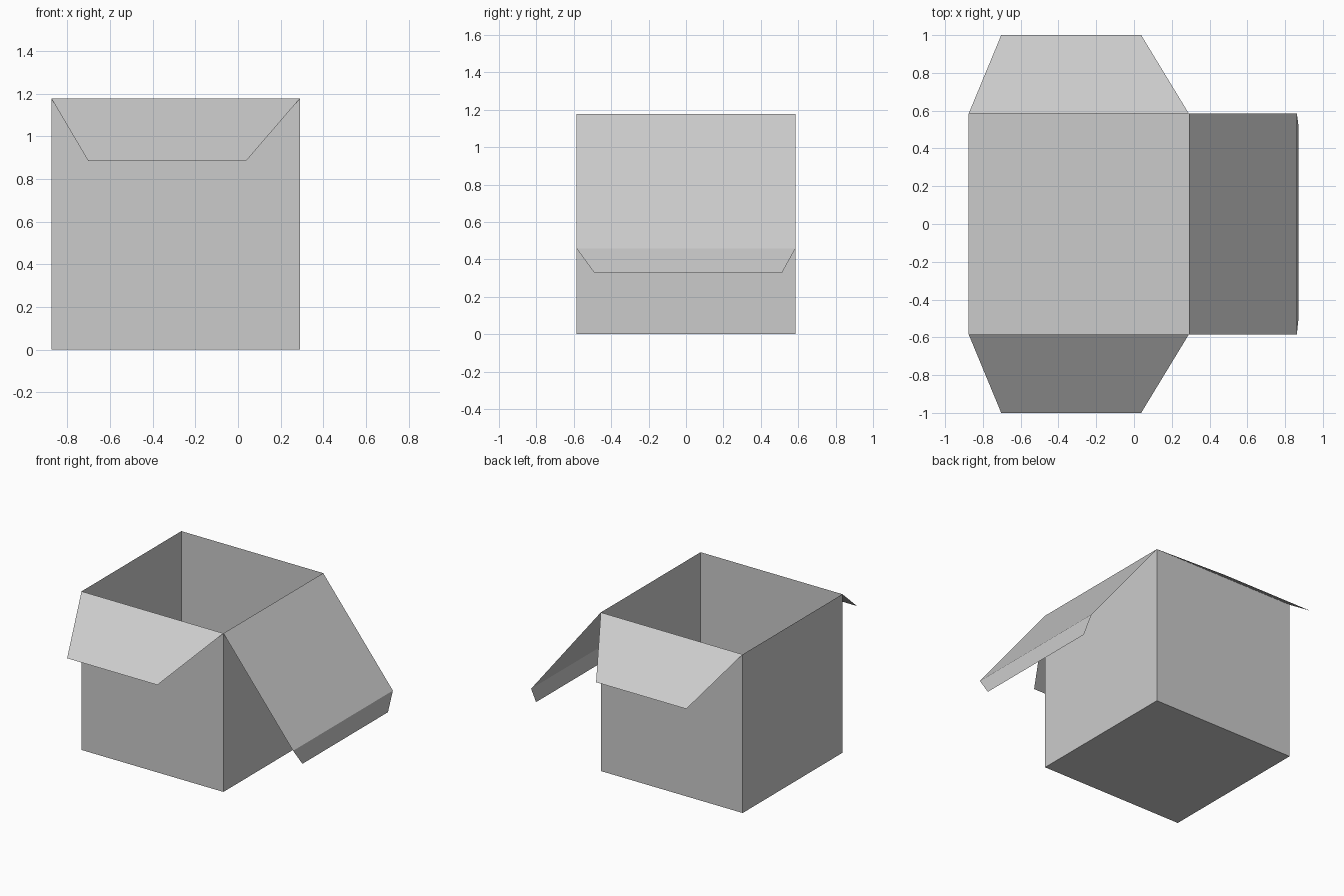
import bpy, bmesh

if "Cube" in bpy.data.objects:
    bpy.data.objects.remove(bpy.data.objects["Cube"])

X0, X1, Y, H = -0.875, 0.29, 0.585, 1.177


def make_object(name, bm):
    mesh = bpy.data.meshes.new(name)
    bm.to_mesh(mesh)
    bm.free()
    obj = bpy.data.objects.new(name, mesh)
    bpy.context.collection.objects.link(obj)
    return obj


def strip(name, rows):
    """Sheet of quads joining consecutive two-point rows."""
    bm = bmesh.new()
    verts = [[bm.verts.new(p) for p in row] for row in rows]
    for (a, b), (c, d) in zip(verts, verts[1:]):
        bm.faces.new((a, b, d, c))
    if sum(f.normal.z for f in bm.faces if not f.normal_update()) < 0:
        bmesh.ops.reverse_faces(bm, faces=bm.faces[:])
    return make_object(name, bm)


# Open carton: cube without its top
bm = bmesh.new()
bmesh.ops.create_cube(bm, size=1)
for v in bm.verts:
    v.co = (X1 if v.co.x > 0 else X0, Y if v.co.y > 0 else -Y, H if v.co.z > 0 else 0)
bm.normal_update()
top = [f for f in bm.faces if f.normal.z > 0.5]
bmesh.ops.delete(bm, geom=top, context='FACES_ONLY')
make_object("carton_body", bm)

# Tapered dust flaps, front and back
for name, s in (("front_flap", -1), ("back_flap", 1)):
    strip(name, [((X0, s * Y, H), (X1, s * Y, H)),
                 ((-0.703, s * 1.0, 0.885), (0.038, s * 1.0, 0.885))])

# Lid hanging from the right edge, with its folded tuck tab
strip("lid_with_tuck_tab", [((X1, -Y, H), (X1, Y, H)),
                            ((0.862, -Y, 0.458), (0.862, Y, 0.458)),
                            ((0.872, -0.49, 0.328), (0.872, 0.513, 0.328))])
